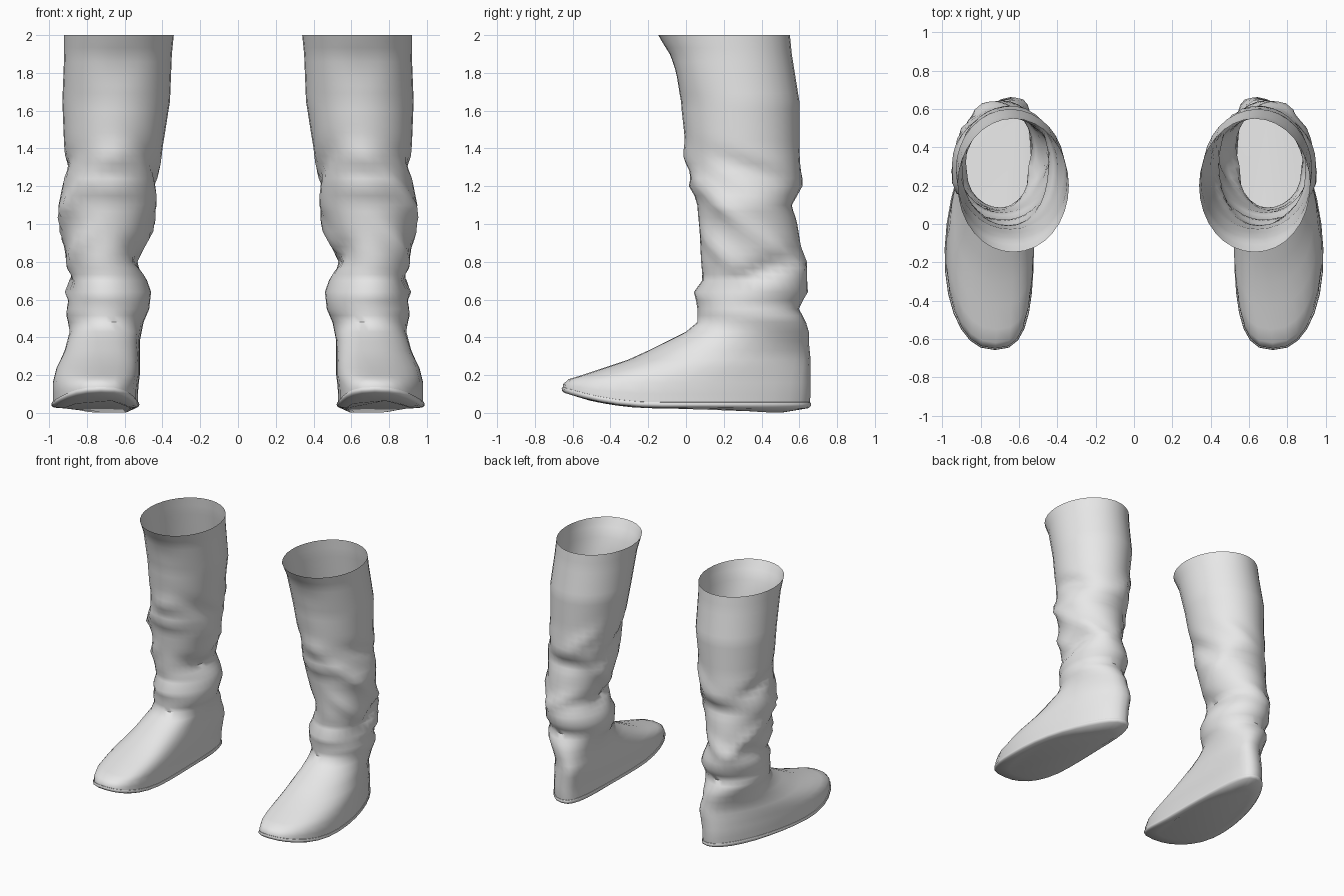
import bpy
import bmesh
from math import cos, sin, pi, exp, radians, degrees, copysign

cube = bpy.data.objects.get("Cube")
if cube:
    bpy.data.objects.remove(cube, do_unlink=True)

SEGMENTS = 32

# Levels of the upper: height, inner x, outer x, front y, back y
SHAFT = [
    (2.0, .34, .92, -.15, .55), (1.9, .35, .92, -.1, .56),
    (1.65, .36, .93, -.03, .6), (1.4, .4, .92, 0, .6),
    (1.2, .42, .93, .04, .61), (1.1, .43, .95, .06, .58),
    (1.0, .46, .93, .07, .59), (.8, .52, .91, .08, .62),
    (.7, .48, .91, .09, .64), (.64, .46, .92, .06, .645),
    (.55, .47, .92, .06, .6), (.48, .5, .9, .06, .635),
]
FOOT = [
    (.43, .51, .89, 0, .65), (.38, .52, .9, -.1, .65),
    (.33, .52, .91, -.2, .655), (.28, .52, .93, -.31, .66),
    (.24, .52, .95, -.43, .66), (.2, .52, .96, -.55, .66),
    (.16, .525, .97, -.62, .66), (.1, .53, .97, -.65, .66),
    (.05, .53, .97, -.65, .655),
]

# Leather folds: azimuth (front is zero, outer side ninety), height,
# slope, azimuth spread, height spread, depth
FOLDS = [
    (0, 1.82, 0, 25, .13, -.02), (0, 1.35, 0, 20, .06, .02),
    (5, 1.2, 0, 40, .04, .025), (100, 1.28, -.1, 40, .05, -.035),
    (60, 1.1, -.25, 40, .05, .03), (95, .74, .1, 40, .05, -.04),
    (50, .86, -.2, 30, .05, .025), (130, .85, -.2, 30, .05, .025),
    (10, .64, 0, 35, .05, .02), (100, .58, 0, 60, .04, -.025),
    (-80, 1.25, .2, 40, .06, -.03), (-100, 1.0, -.2, 40, .06, .025),
    (-70, .82, .1, 35, .05, -.03), (180, 1.1, 0, 45, .06, -.02),
    (180, .8, .1, 40, .05, .02), (-150, 1.3, .2, 30, .06, .02),
]


def clamp(value):
    return max(0.0, min(1.0, value))


def toe_spring(y):
    """Upward curl of the sole towards the toe."""
    return .08 * max(0, (-.15 - y) / .5) ** 2


def fold_offset(azimuth, z):
    total = 0
    for angle, height, slope, spread, tall, depth in FOLDS:
        turn = (azimuth - angle + 180) % 360 - 180
        lift = z - height - slope * radians(turn)
        total += depth * exp(-(turn / spread) ** 2 - (lift / tall) ** 2)
    return total


def outline(level, grow=0.0):
    """One closed ring, oval in the shaft and shoe shaped in the foot."""
    z, inner, outer, front, back = level
    foot = clamp((.5 - z) / .2)
    middle, half = (inner + outer) / 2, (outer - inner) / 2 + grow
    centre, length = (front + back) / 2, (back - front) / 2 + grow
    curl = clamp((.2 - z) / .15)
    ring = []
    for i in range(SEGMENTS):
        t = 2 * pi * i / SEGMENTS
        u = cos(t)
        side = copysign(abs(sin(t)) ** (1 - .2 * foot), sin(t))
        bend = foot * (.04 * u - .065 * u * u)
        x = middle + bend + half * (1 + .2 * foot * u) * side
        y = centre - length * u
        push = fold_offset(degrees(t), z) * (1 - foot)
        ring.append((x + push * sin(t), y - push * u,
                     z + curl * toe_spring(y)))
    return ring


def between(a, b, steps):
    """Extra levels from a up to, but not including, b."""
    return [tuple(p + (q - p) * k / steps for p, q in zip(a, b))
            for k in range(steps)]


def loft(name, rings, sign, caps, material):
    """Skin a stack of rings, mirrored across x when sign is negative."""
    bm = bmesh.new()
    loops = [[bm.verts.new((sign * x, y, z)) for x, y, z in ring]
             for ring in rings]
    for upper, lower in zip(loops, loops[1:]):
        for i in range(SEGMENTS):
            j = (i + 1) % SEGMENTS
            quad = [upper[i], lower[i], lower[j], upper[j]]
            bm.faces.new(quad if sign > 0 else quad[::-1])
    if caps:
        for loop in (loops[0], loops[-1]):
            bm.faces.new(loop)
        bmesh.ops.recalc_face_normals(bm, faces=bm.faces)
    mesh = bpy.data.meshes.new(name)
    bm.to_mesh(mesh)
    bm.free()
    mesh.materials.append(material)
    obj = bpy.data.objects.new(name, mesh)
    bpy.context.collection.objects.link(obj)
    bpy.ops.object.select_all(action='DESELECT')
    obj.select_set(True)
    bpy.context.view_layer.objects.active = obj
    bpy.ops.object.shade_smooth_by_angle(angle=radians(50))
    return obj


def sole_ring(grow, drop, heel=0.0, shrink=1.0):
    """Foot outline moved down, with an optional bulge under the heel."""
    ring = []
    for x, y, z in outline(FOOT[-1], grow):
        x, y = .71 + (x - .71) * shrink, y * shrink
        bulge = heel * exp(-((y - .47) / .2) ** 2)
        ring.append((x, y, .05 + toe_spring(y) - drop - bulge))
    return ring


# Grey leather
leather = bpy.data.materials.new("grey_leather")
leather.use_nodes = True
grey = (.8, .8, .8, 1)
leather.diffuse_color = grey
shader = leather.node_tree.nodes["Principled BSDF"]
shader.inputs["Base Color"].default_value = grey

# Upper: subdivided shaft levels running into the foot levels
levels = []
for a, b in zip(SHAFT, SHAFT[1:] + FOOT[:1]):
    levels += between(a, b, max(1, round((a[0] - b[0]) / .04)))
upper_rings = [outline(level) for level in levels + FOOT]

# Sole: thin welt with a rounded edge and a slight heel bulge
sole_rings = [
    sole_ring(-.01, -.008), sole_ring(.004, -.006), sole_ring(.008, .004),
    sole_ring(.006, .014), sole_ring(-.006, .022, .006),
    sole_ring(-.006, .026, .022, .8),
]

for label, sign in (("left", 1), ("right", -1)):
    loft(label + "_boot_upper", upper_rings, sign, False, leather)
    loft(label + "_boot_sole", sole_rings, sign, True, leather)
